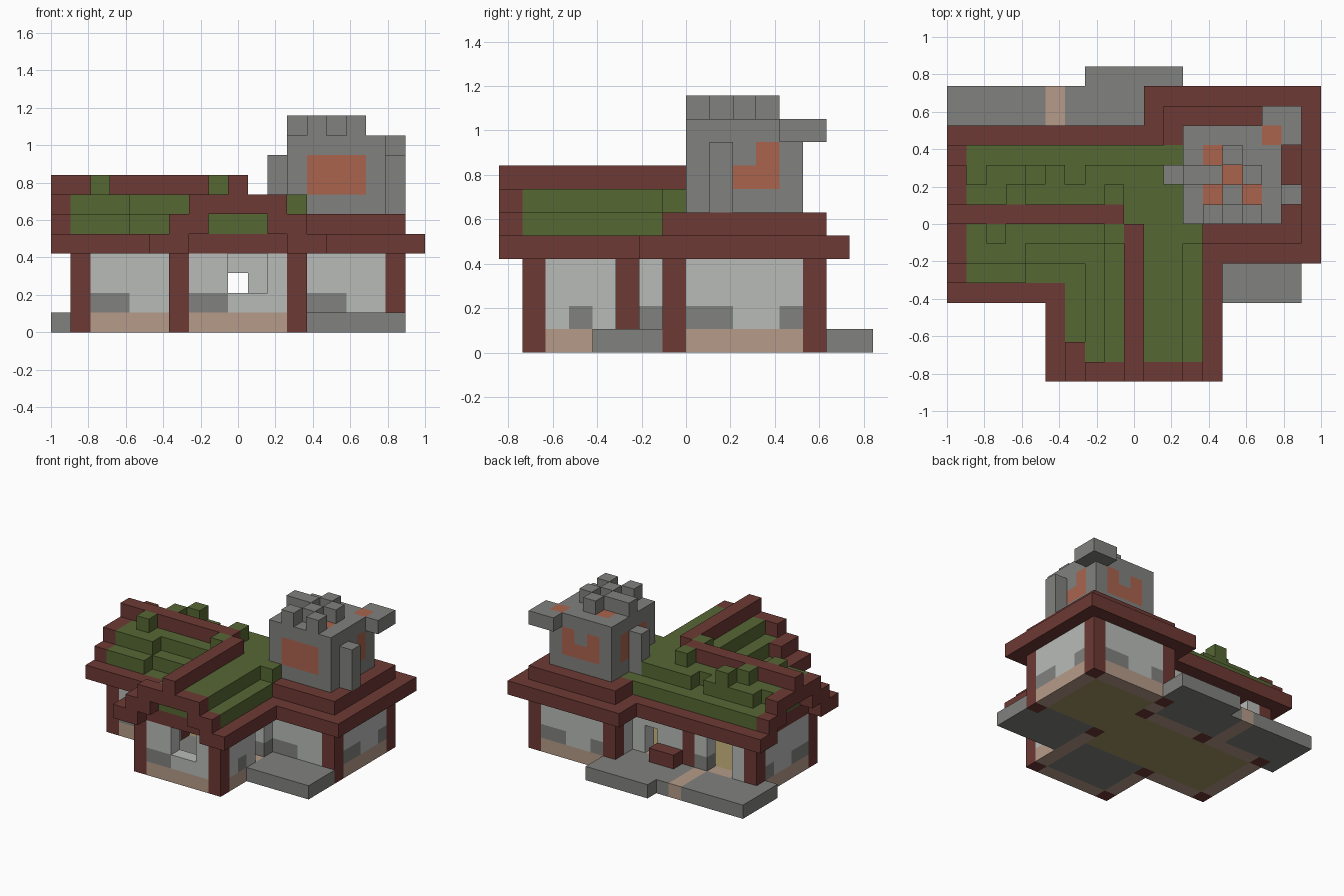
import bpy
import bmesh
from mathutils import Vector

# Remove only the default cube
if "Cube" in bpy.data.objects:
    bpy.data.objects.remove(bpy.data.objects["Cube"], do_unlink=True)

UNIT = 2 / 19
ORIGIN = Vector((-9.5, -8, 0))
COLOURS = {
    "red_timber": (0.152, 0.041, 0.034),
    "moss_green": (0.093, 0.136, 0.034),
    "grey_stone": (0.22, 0.22, 0.21),
    "pale_plaster": (0.48, 0.50, 0.48),
    "tan_footing": (0.46, 0.33, 0.25),
    "clay_orange": (0.40, 0.127, 0.076),
    "wood_floor": (0.37, 0.30, 0.13),
}
RED, GREEN, STONE, PLASTER, TAN, CLAY, WOOD = COLOURS
materials = {}
for label, rgb in COLOURS.items():
    mat = bpy.data.materials.new(label)
    mat.use_nodes = True
    mat.diffuse_color = (*rgb, 1)
    shader = mat.node_tree.nodes["Principled BSDF"]
    shader.inputs["Base Color"].default_value = (*rgb, 1)
    shader.inputs["Roughness"].default_value = 0.9
    materials[label] = mat

cells = {}


def span(value):
    return range(*value) if isinstance(value, tuple) else (value,)


def block(part, colour, x, y, z):
    """Fill a box of unit cells; a later block replaces an earlier one."""
    for i in span(x):
        for j in span(y):
            for k in span(z):
                cells[i, j, k] = (part, colour)


def carve(x, y, z):
    for i in span(x):
        for j in span(y):
            for k in span(z):
                cells.pop((i, j, k), None)


def wall(x, y):
    block("wall_footings", TAN, x, y, 0)
    block("plaster_walls", PLASTER, x, y, (1, 4))


def stones(x, y):
    block("wall_stones", STONE, x, y, 1)


def verge(part, centre, place):
    """Stepped gable board, mirrored about its centre cell."""
    for side in (-1, 1):
        for level, near in ((4, 3), (5, 2), (6, 0)):
            for offset in range(near, 8 - level + (level < 7)):
                place(part, centre + side * offset, level)
    place(part, centre, 7)


# Terraces and floors
block("back_terrace", STONE, (0, 12), (11, 15), 0)
block("back_terrace", STONE, (7, 12), (14, 16), 0)
block("terrace_path", TAN, 5, (12, 15), 0)
block("front_terrace", STONE, (13, 18), (4, 7), 0)
block("main_floor", WOOD, (2, 12), (6, 11), 0)
block("tower_floor", WOOD, (11, 17), (8, 13), 0)
block("porch_floor", STONE, (7, 12), (2, 6), 0)

# Walls of the left wing, front wing and right room
wall((1, 7), 5)
wall((1, 12), 11)
wall(1, (5, 12))
wall((6, 13), 1)
wall(6, (1, 6))
wall(12, (1, 8))
wall((12, 18), 7)
wall((11, 18), 13)
wall(17, (7, 14))
wall(11, (11, 14))
block("wall_footings", STONE, (13, 17), 7, 0)

# Stones along the wall bases
stones((2, 4), 5)
stones((7, 9), 1)
stones((13, 15), 7)
stones(17, (8, 10))
stones(17, 12)
stones(12, 3)
stones(12, 6)
stones(1, (6, 8))
stones(1, 10)
stones(6, (3, 5))
stones((15, 17), 13)
stones(12, 13)
stones(5, 11)

# Windows and doors
carve((9, 11), 1, (2, 4))
carve(12, 5, (1, 4))
carve((3, 5), 11, (1, 4))
carve(9, 11, (1, 3))
block("back_bench", RED, (7, 9), 12, 1)

# Corner posts
posts = ((1, 5), (1, 11), (6, 1), (12, 1), (6, 5), (6, 11),
         (12, 7), (17, 7), (11, 13), (17, 13), (11, 11))
for px, py in posts:
    block("corner_posts", RED, px, py, (0, 4))

# Eave slabs
block("left_eave", RED, (1, 12), (4, 13), 4)
block("front_eave", RED, (5, 14), (1, 8), 4)
block("right_eave", RED, (10, 19), (6, 15), 4)
block("left_roof", GREEN, (1, 7), 5, 4)
block("front_roof", GREEN, 6, (2, 6), 4)

# Upper tier of the right roof
block("right_roof_tier", RED, (11, 18), (7, 14), 5)

# Stepped moss slopes
block("left_roof", GREEN, (1, 12), (6, 12), 5)
block("left_roof", GREEN, (1, 4), 5, 5)
block("left_roof", GREEN, (1, 12), (7, 10), 6)
block("left_roof", GREEN, (1, 4), 6, 6)
block("front_roof", GREEN, (7, 13), (1, 8), 5)
block("front_roof", GREEN, (8, 12), (1, 8), 6)
block("front_roof", GREEN, (9, 12), (8, 11), 6)
block("front_roof", GREEN, 12, 7, (5, 7))
for start, end in ((2, 4), (5, 6), (7, 9)):
    block("left_roof", GREEN, (start, end), 10, 6)

# Moss tufts
for tx, ty in ((2, 7), (8, 7), (3, 9), (8, 9)):
    block("moss_tufts", GREEN, tx, ty, 7)
block("moss_tufts", GREEN, 4, 10, (6, 8))

# Ridges and gable boards
block("left_ridge", RED, (0, 9), 8, 7)
block("front_ridge", RED, 9, (0, 8), 7)
block("front_gable", RED, 6, 1, 5)
verge("front_gable", 9, lambda part, at, level: block(part, RED, at, 0, level))
verge("left_gable", 8, lambda part, at, level: block(part, RED, 0, at, level))

# Chimney shaft with clay patches
block("chimney", STONE, (12, 17), (8, 13), (6, 10))
block("chimney", CLAY, (13, 16), 8, (7, 9))
block("chimney", CLAY, (13, 16), 12, 7)
block("chimney", CLAY, 16, (10, 12), 7)
block("chimney", CLAY, 16, 11, 8)
for cx in (13, 15):
    block("chimney", CLAY, cx, 12, 8)
for cy in (9, 11):
    block("chimney", CLAY, 12, cy, (7, 9))

# Loose chimney blocks and crown
block("chimney_blocks", STONE, 11, 10, (6, 9))
block("chimney_blocks", STONE, 17, 9, (6, 9))
block("chimney_blocks", STONE, (16, 18), (12, 14), 9)
for cx, cy in ((13, 11), (13, 9), (14, 10), (15, 9), (16, 12)):
    block("chimney", CLAY, cx, cy, 9)
for cx, cy in ((12, 10), (13, 10), (13, 8), (14, 11), (14, 9), (15, 10), (15, 8)):
    block("chimney_crown", STONE, cx, cy, 10)

# Each part becomes one mesh made of its exposed faces
for part in sorted({entry[0] for entry in cells.values()}):
    bm = bmesh.new()
    corners, slots = {}, []

    def corner(point):
        key = tuple(round(c) for c in point)
        if key not in corners:
            corners[key] = bm.verts.new((Vector(key) + ORIGIN) * UNIT)
        return corners[key]

    for cell, (owner, colour) in cells.items():
        if owner != part:
            continue
        if colour not in slots:
            slots.append(colour)
        for axis in range(3):
            for step in (0, 1):
                normal, u, v = Vector(), Vector(), Vector()
                normal[axis] = 1
                u[(axis + 1) % 3] = 1
                v[(axis + 2) % 3] = 1
                beside = Vector(cell) + normal * (2 * step - 1)
                if tuple(int(c) for c in beside) in cells:
                    continue
                base = Vector(cell) + normal * step
                loop = [base, base + u, base + u + v, base + v]
                if not step:
                    loop.reverse()
                face = bm.faces.new([corner(p) for p in loop])
                face.material_index = slots.index(colour)
    bmesh.ops.dissolve_limit(bm, angle_limit=0.01, verts=bm.verts,
                             edges=bm.edges, delimit={"MATERIAL"})
    mesh = bpy.data.meshes.new(part)
    bm.to_mesh(mesh)
    bm.free()
    for colour in slots:
        mesh.materials.append(materials[colour])
    bpy.context.collection.objects.link(bpy.data.objects.new(part, mesh))
